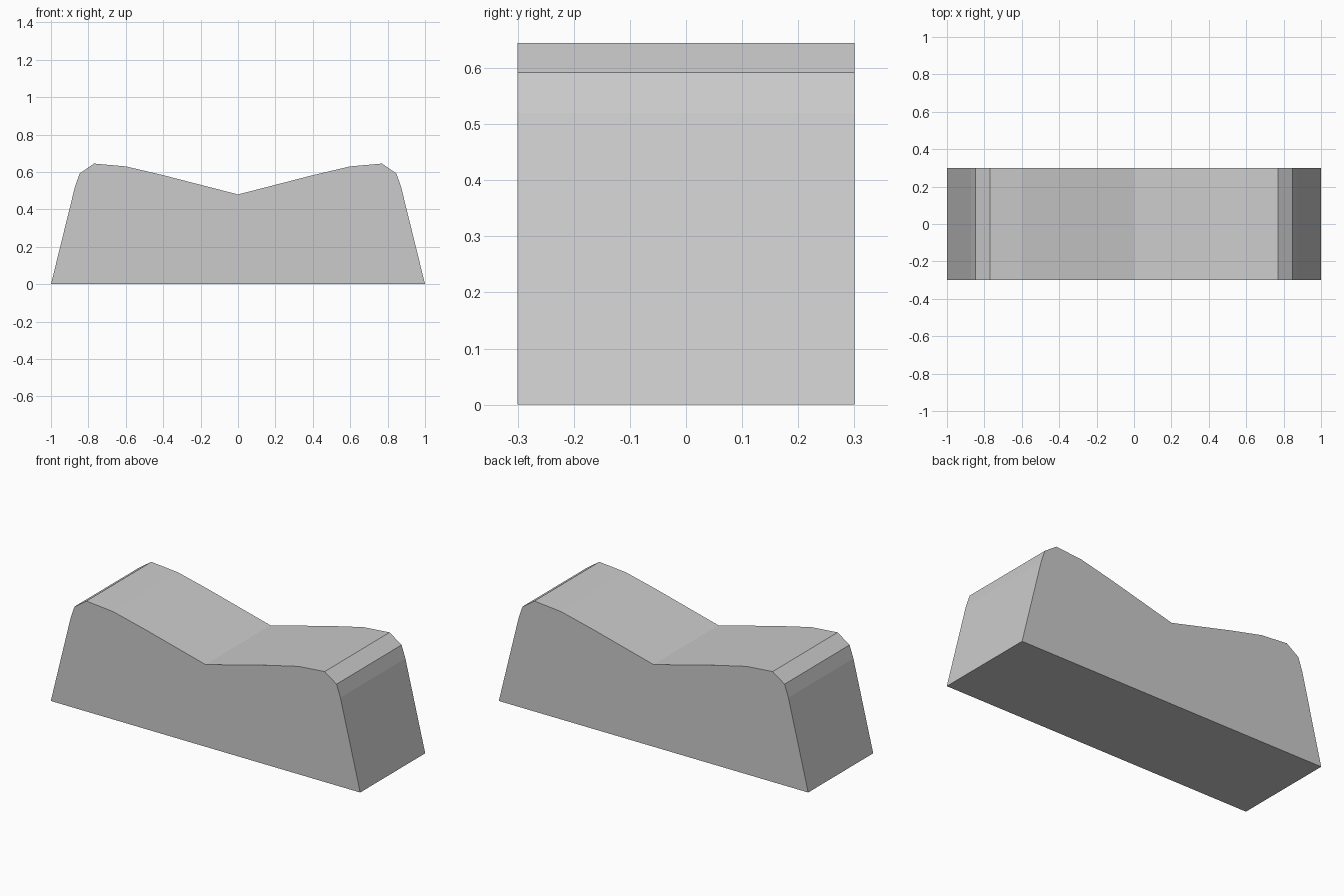
import bpy
import bmesh

cube = bpy.data.objects.get("Cube")
if cube:
    bpy.data.objects.remove(cube, do_unlink=True)

DEPTH = 0.6

# Plain grey material
grey = bpy.data.materials.new("plain grey")
grey.use_nodes = True
colour = (0.6, 0.6, 0.6, 1)
grey.diffuse_color = colour
grey.node_tree.nodes["Principled BSDF"].inputs["Base Color"].default_value = colour

# Half outline from the base corner up to the middle of the dip
half = [(1, 0), (0.872, 0.52), (0.847, 0.592), (0.77, 0.645),
        (0.6, 0.63), (0.4, 0.583), (0, 0.48)]
outline = half + [(-x, z) for x, z in reversed(half[:-1])]

# Saddle block: the outline extruded from front to back
bm = bmesh.new()
front = bm.faces.new([bm.verts.new((x, -DEPTH / 2, z)) for x, z in outline])
result = bmesh.ops.extrude_face_region(bm, geom=[front], use_keep_orig=True)
moved = [v for v in result["geom"] if isinstance(v, bmesh.types.BMVert)]
bmesh.ops.translate(bm, verts=moved, vec=(0, DEPTH, 0))
bmesh.ops.recalc_face_normals(bm, faces=bm.faces[:])
mesh = bpy.data.meshes.new("saddle_block")
bm.to_mesh(mesh)
bm.free()
mesh.materials.append(grey)
block = bpy.data.objects.new("saddle_block", mesh)
bpy.context.collection.objects.link(block)
